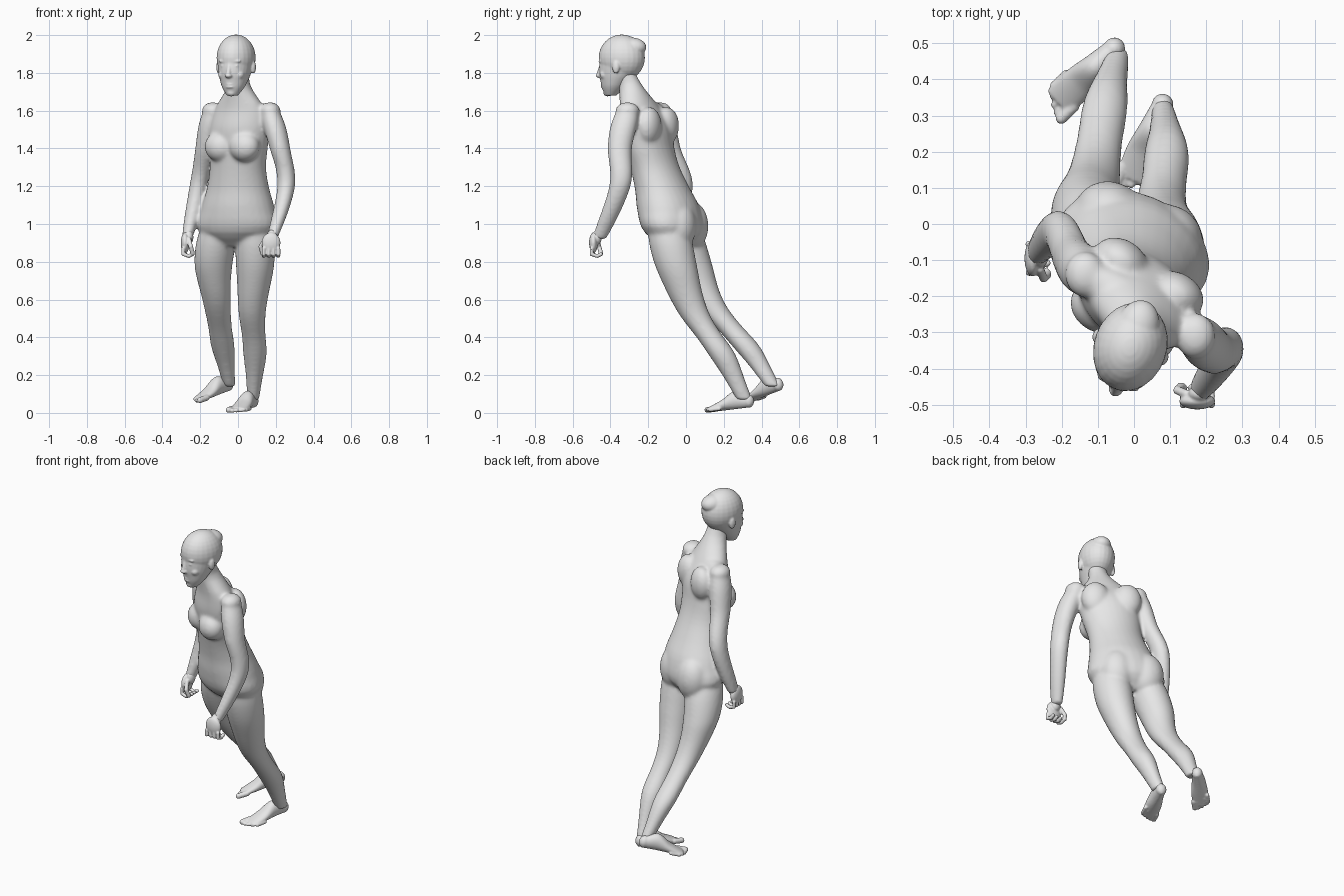
import bpy, bmesh
from math import cos, sin, pi, radians
from mathutils import Matrix, Vector

old_cube = bpy.data.objects.get("Cube")
if old_cube:
    bpy.data.objects.remove(old_cube, do_unlink=True)

clay = bpy.data.materials.new("light_grey_clay")
GREY = (.8, .8, .8, 1)
clay.use_nodes = True
clay.diffuse_color = GREY
clay.node_tree.nodes["Principled BSDF"].inputs["Base Color"].default_value = GREY
WORLD = Matrix.Identity(4)
MIRROR = Matrix.Diagonal((-1, 1, 1, 1))


def frame(position, yaw):
    return Matrix.Translation(position) @ Matrix.Rotation(radians(yaw), 4, "Z")


def spline(keys, t):
    """Smooth curve through evenly spaced keys, with t running from start to end."""
    last = len(keys) - 1
    i = min(int(t * last), last - 1)
    f = t * last - i
    before, start, end, after = (keys[min(max(i + k, 0), last)] for k in (-1, 0, 1, 2))
    leave, arrive = (end - before) / 2, (after - start) / 2
    ease = f * f * (3 - 2 * f)
    return (start * (1 - ease) + end * ease
            + leave * (f * (1 - f) ** 2) - arrive * (f * f * (1 - f)))


def sweep(bm, path, widths, depths, matrix=WORLD, yaw=0, twist=0, steps=30, sides=28):
    """Skin of level ellipses whose centres and half sizes follow smooth curves."""
    path = [Vector(point) for point in path]
    loops = []
    for step in range(steps + 1):
        t = step / steps
        centre = spline(path, t)
        width, depth = spline(widths, t), spline(depths, t)
        turn = Matrix.Rotation(radians(yaw + twist * t), 3, "Z")
        angles = [2 * pi * side / sides for side in range(sides)]
        loops.append([bm.verts.new(
            matrix @ (centre + turn @ Vector((width * cos(a), depth * sin(a), 0))))
            for a in angles])
    for low, high in zip(loops, loops[1:]):
        for i in range(sides):
            bm.faces.new((low[i - 1], low[i], high[i], high[i - 1]))
    bm.faces.new(loops[0])
    bm.faces.new(loops[-1])


def blob(bm, centre, size, matrix=WORLD):
    bmesh.ops.create_uvsphere(
        bm, u_segments=24, v_segments=16, radius=1,
        matrix=matrix @ Matrix.Translation(centre) @ Matrix.Diagonal((*size, 1)))


def digit(bm, points, radius, matrix):
    """Round-jointed rod for fingers, toes and the nose bridge."""
    points = [Vector(point) for point in points]
    for point in points:
        blob(bm, point, (radius, radius, radius), matrix)
    for start, end in zip(points, points[1:]):
        along = end - start
        aim = along.to_track_quat("Z", "Y").to_matrix().to_4x4()
        bmesh.ops.create_cone(
            bm, cap_ends=True, segments=12, radius1=radius, radius2=radius,
            depth=along.length,
            matrix=matrix @ Matrix.Translation((start + end) / 2) @ aim)


def finish(bm, name, voxel, smoothing):
    """Fuse the overlapping volumes of a part into one smooth skin."""
    bmesh.ops.recalc_face_normals(bm, faces=bm.faces)
    mesh = bpy.data.meshes.new(name)
    bm.to_mesh(mesh)
    bm.free()
    mesh.materials.append(clay)
    mesh.shade_smooth()
    part = bpy.data.objects.new(name, mesh)
    bpy.context.collection.objects.link(part)
    fuse = part.modifiers.new("fuse", "REMESH")
    fuse.mode = "VOXEL"
    fuse.voxel_size = voxel
    fuse.use_smooth_shade = True
    soften = part.modifiers.new("soften", "SMOOTH")
    soften.factor = .5
    soften.iterations = smoothing


# Torso and neck, twisting from hips to shoulders
body = bmesh.new()
sweep(body,
      path=[(-.01, -.05, .88), (0, -.1, 1.11), (0, -.18, 1.35), (.01, -.235, 1.59), (0, -.335, 1.82)],
      widths=(.08, .215, .2, .17, .155, .165, .17, .14, .06, .06),
      depths=(.07, .15, .16, .14, .125, .12, .12, .09, .065, .06),
      yaw=-20, twist=-15)

# Breasts, shoulder blades, shoulder slope and buttocks
chest = frame((.01, -.2, 1.41), -31)
hips = frame((-.01, -.06, .99), -22)
blob(body, (0, -.02, .2), (.17, .06, .045), chest)
for side in (-1, 1):
    blob(body, (side * .075, -.08, 0), (.085, .07, .08), chest)
    blob(body, (side * .09, .06, .11), (.08, .06, .1), chest)
    blob(body, (side * .085, .06, 0), (.1, .09, .13), hips)

# Arms and legs share one thickness profile per kind of limb
ARM = (.05, .06, .055, .05, .047, .04, .028)
LEG = (.09, .105, .1, .085, .072, .063, .062, .043, .032)
left_arm = [(.17, -.31, 1.6), (.22, -.35, 1.41), (.255, -.35, 1.2), (.18, -.46, .92)]
right_arm = [(-.135, -.14, 1.6), (-.17, -.095, 1.41), (-.21, -.02, 1.2), (-.27, -.08, .92)]
left_leg = [(.09, -.1, 1), (.09, -.05, .77), (.075, .04, .53), (.09, .19, .31), (.08, .31, .07)]
right_leg = [(-.1, -.04, 1), (-.13, .03, .78), (-.11, .13, .57), (-.08, .32, .35), (-.045, .46, .14)]
for profile, limbs in ((ARM, (left_arm, right_arm)), (LEG, (left_leg, right_leg))):
    for path in limbs:
        sweep(body, path, profile, [width + .01 for width in profile])
for arm in (left_arm, right_arm):
    blob(body, arm[0], (.056, .064, .045))
finish(body, "body", voxel=.009, smoothing=12)

# Skull and jaw, turned to the right
head = bmesh.new()
face = frame((-.01, -.34, 1.88), -19)
blob(head, (0, 0, 0), (.101, .125, .123), face)
blob(head, (0, .055, .055), (.06, .08, .052), face)
sweep(head, path=[(0, -.062, -.2), (0, -.03, -.11), (0, 0, -.02)],
      widths=(.03, .065, .085, .095), depths=(.03, .07, .105, .12), matrix=face)

# Nose, chin and lips
digit(head, [(0, -.11, -.03), (0, -.13, -.09)], .012, face)
blob(head, (0, -.125, -.095), (.02, .02, .012), face)
blob(head, (0, -.08, -.185), (.025, .022, .02), face)
for lip in (-.14, -.155):
    blob(head, (0, -.1, lip), (.025, .016, .008), face)

# Eyes, brows, cheeks and ears
for side in (-1, 1):
    blob(head, (side * .035, -.102, -.043), (.016, .013, .009), face)
    blob(head, (side * .036, -.103, -.018), (.027, .014, .008), face)
    blob(head, (side * .046, -.08, -.09), (.026, .026, .024), face)
    blob(head, (side * .097, 0, -.05), (.013, .02, .035), face)
finish(head, "head", voxel=.005, smoothing=6)


# Hands with loosely curled fingers
def hand(name, place):
    bm = bmesh.new()
    blob(bm, (0, -.01, 0), (.05, .023, .055), place)
    blob(bm, (.005, .01, .03), (.03, .024, .04), place)
    for finger in range(4):
        x = (finger - 1.5) * .026
        digit(bm, [(x, -.02, -.03), (x, -.02, -.06), (x, .01, -.07), (x, .03, -.06)],
              .01, place)
    digit(bm, [(-.03, .01, .02), (-.055, .02, -.02), (-.045, .03, -.055)], .012, place)
    finish(bm, name, voxel=.004, smoothing=3)


hand("left_hand", frame((.175, -.48, .9), 0))
hand("right_hand", frame((-.27, -.095, .9), -90) @ MIRROR)


# Feet with a round heel, flat sole and separate toes
def foot(name, heel, toe, mirrored):
    heel, toe = Vector(heel), Vector(toe)
    forward = (toe - heel).normalized()
    across = Vector((0, 0, 1)).cross(forward).normalized()
    place = Matrix((across, forward.cross(across), forward)).transposed().to_4x4()
    place.translation = heel
    if mirrored:
        place = place @ MIRROR
    bm = bmesh.new()
    blob(bm, (0, .035, .012), (.03, .036, .03), place)
    heights = (.03, .048, .028, .013)
    sweep(bm, path=[(0, height, .08 * i) for i, height in enumerate(heights)],
          widths=(.026, .037, .048, .046), depths=heights, matrix=place)
    for i in range(5):
        x = .037 - .02 * i
        radius = .011 if i else .016
        tip = .265 - .003 * i * i
        digit(bm, [(x, radius, tip - .05), (x, radius, tip)], radius, place)
    finish(bm, name, voxel=.005, smoothing=3)


foot("left_foot", heel=(.085, .345, .03), toe=(-.015, .1, 0), mirrored=True)
foot("right_foot", heel=(-.04, .5, .12), toe=(-.215, .33, .055), mirrored=False)
